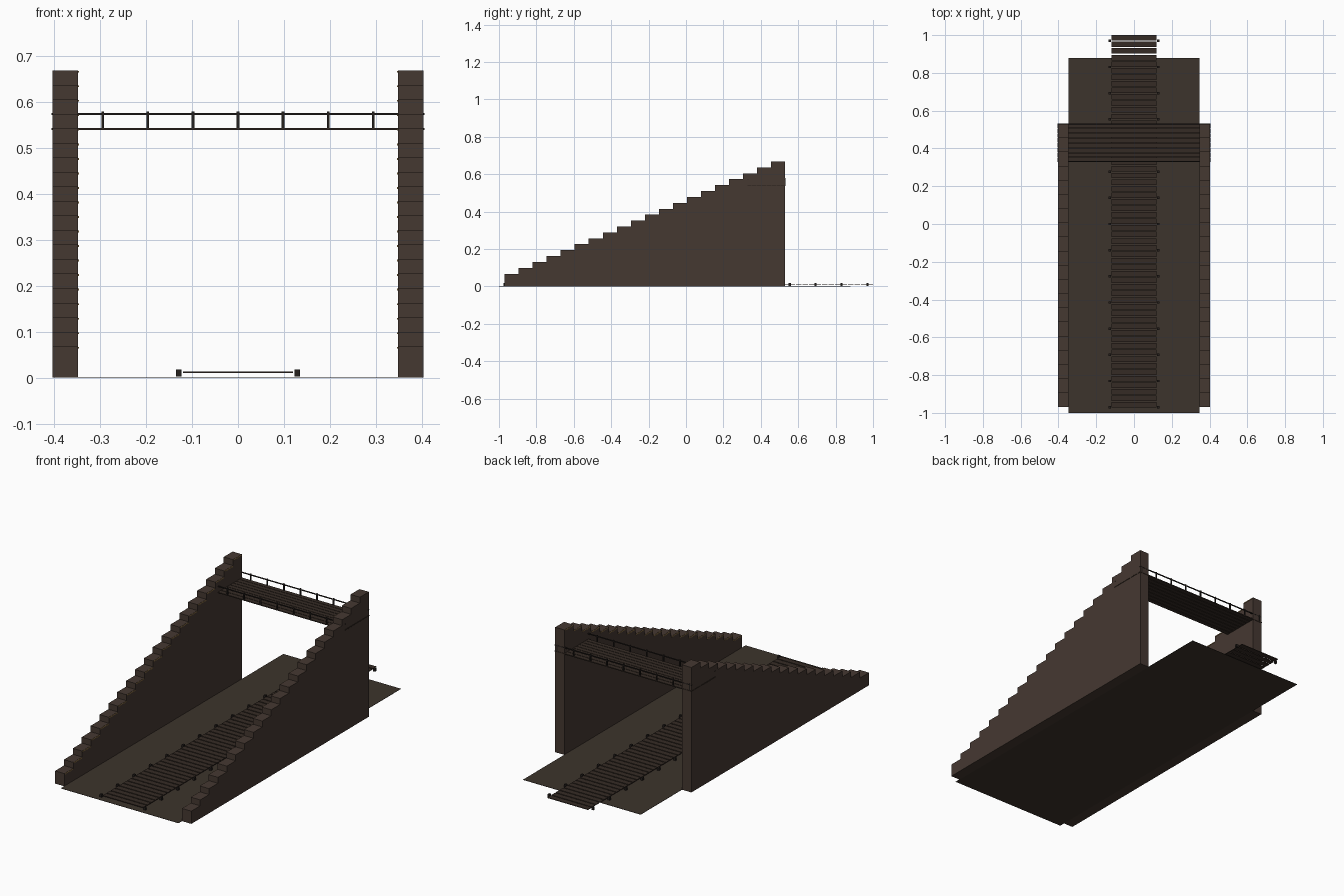
import bpy, bmesh

if "Cube" in bpy.data.objects:
    bpy.data.objects.remove(bpy.data.objects["Cube"])

def mat(name, rgb):
    m = bpy.data.materials.new(name)
    m.diffuse_color = (*rgb, 1)
    m.use_nodes = True
    m.node_tree.nodes["Principled BSDF"].inputs["Base Color"].default_value = m.diffuse_color
    return m

WALL = mat("brown_stone", (0.060, 0.040, 0.031))
FLOOR = mat("floor_brown", (0.046, 0.034, 0.025))
WOOD = mat("dark_wood", (0.036, 0.024, 0.018))
METAL = mat("dark_metal", (0.018, 0.014, 0.012))
GOLD = mat("gold_trim", (0.35, 0.22, 0.08))

def finish(name, bm, m):
    bmesh.ops.recalc_face_normals(bm, faces=bm.faces)
    me = bpy.data.meshes.new(name)
    bm.to_mesh(me)
    bm.free()
    me.materials.append(m)
    ob = bpy.data.objects.new(name, me)
    bpy.context.collection.objects.link(ob)
    return ob

def boxes(name, items, m):
    """Each item is (x0, x1, y0, y1, z0, z1)."""
    bm = bmesh.new()
    for x0, x1, y0, y1, z0, z1 in items:
        vs = bmesh.ops.create_cube(bm, size=1)["verts"]
        for v in vs:
            v.co = ((x0 + x1) / 2 + v.co.x * (x1 - x0),
                    (y0 + y1) / 2 + v.co.y * (y1 - y0),
                    (z0 + z1) / 2 + v.co.z * (z1 - z0))
    return finish(name, bm, m)

# stepped side walls: one profile extruded across x
N, Y0, Y1, Z0, Z1 = 20, -0.97, 0.53, 0.068, 0.668
run, rise = (Y1 - Y0) / N, (Z1 - Z0) / (N - 1)
profile = [(Y0, 0)]
for i in range(N):
    z = Z0 + i * rise
    profile += [(Y0 + i * run, z), (Y0 + (i + 1) * run, z)]
profile.append((Y1, 0))
for side, s in (("left", -1), ("right", 1)):
    bm = bmesh.new()
    face = bm.faces.new([bm.verts.new((s * 0.348, y, z)) for y, z in profile])
    ext = bmesh.ops.extrude_face_region(bm, geom=[face])
    for v in ext["geom"]:
        if isinstance(v, bmesh.types.BMVert):
            v.co.x = s * 0.403
    finish(side + "_stepped_wall", bm, WALL)
    # gold strip along the inner edge of every step
    strips = []
    for i in range(N):
        z, y = Z0 + i * rise, Y0 + i * run
        a, b = sorted((s * 0.346, s * 0.349))
        strips.append((a, b, y + 0.004, y + run - 0.004, z - 0.005, z - 0.001))
    boxes(side + "_step_trim", strips, GOLD)

# floor slab
boxes("floor", [(-0.348, 0.348, -1.0, 0.88, 0, 0.0015)], FLOOR)

# walkway planks and edge posts
P, pitch = 57, 0.0347
boxes("walkway_planks", [(-0.12, 0.12, 1 - i * pitch - 0.029, 1 - i * pitch, 0.010, 0.0135)
                         for i in range(P)], WOOD)
boxes("walkway_posts", [(s * 0.129 - 0.006, s * 0.129 + 0.006, y - 0.006, y + 0.006, 0.003, 0.018)
                        for s in (-1, 1) for y in [-0.97 + 1.94 / 14 * i for i in range(15)]], METAL)

# overhead bridge: long boards, handrails and balusters
boxes("bridge_boards", [(-0.405, 0.405, 0.328 + i * 0.0258, 0.328 + i * 0.0258 + 0.023, 0.538, 0.543)
                        for i in range(8)], WOOD)
boxes("bridge_rails", [(-0.405, 0.405, y - 0.003, y + 0.003, 0.571, 0.575) for y in (0.331, 0.528)], METAL)
boxes("bridge_posts", [(x - 0.003, x + 0.003, y - 0.003, y + 0.003, 0.538, 0.579)
                       for y in (0.331, 0.528) for x in [0.098 * i for i in range(-4, 5)]], METAL)
